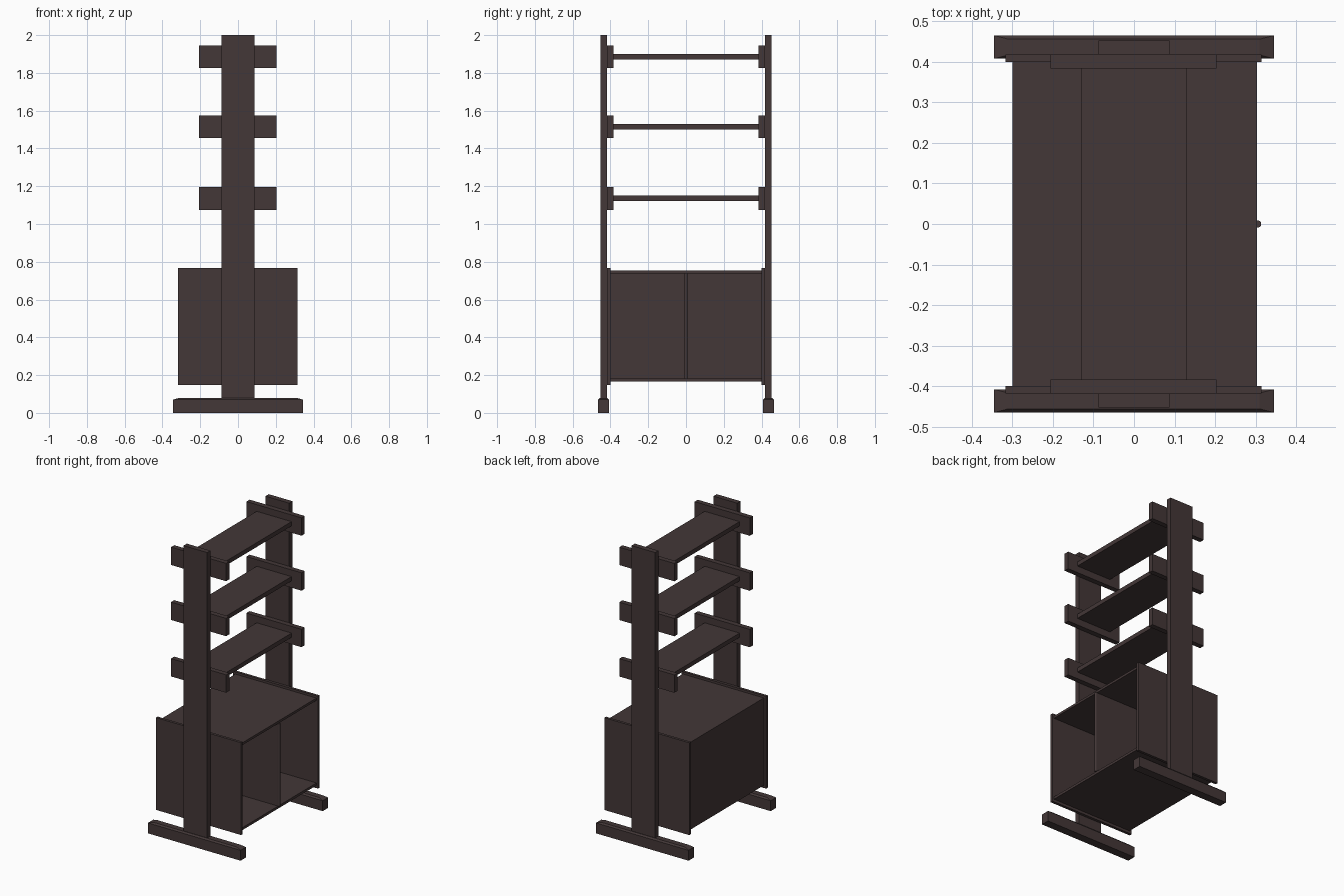
import bpy, bmesh

cube = bpy.data.objects.get("Cube")
if cube:
    bpy.data.objects.remove(cube, do_unlink=True)

# Dark stained wood
wood = bpy.data.materials.new("dark_wood")
wood.use_nodes = True
WOOD = (0.056, 0.038, 0.038, 1)
wood.diffuse_color = WOOD
wood.node_tree.nodes["Principled BSDF"].inputs["Base Color"].default_value = WOOD


def finish(name, bm):
    bmesh.ops.recalc_face_normals(bm, faces=bm.faces)
    mesh = bpy.data.meshes.new(name)
    bm.to_mesh(mesh)
    bm.free()
    mesh.materials.append(wood)
    obj = bpy.data.objects.new(name, mesh)
    bpy.context.collection.objects.link(obj)
    return obj


def board(name, x, y, z):
    """Box spanning the given (low, high) ranges."""
    bm = bmesh.new()
    bmesh.ops.create_cube(bm, size=1)
    for v in bm.verts:
        for i, (lo, hi) in enumerate((x, y, z)):
            v.co[i] = hi if v.co[i] > 0 else lo
    return finish(name, bm)


def foot(name, y):
    """Floor rail whose top edges slope off gently."""
    bm = bmesh.new()
    rings = []
    for z, ix, iy in ((0, 0, 0), (0.07, 0, 0), (0.08, 0.035, 0.009)):
        x, lo, hi = 0.345 - ix, y[0] + iy, y[1] - iy
        rings.append([bm.verts.new((px, py, z))
                      for px, py in ((-x, lo), (x, lo), (x, hi), (-x, hi))])
    bm.faces.new(rings[0])
    bm.faces.new(rings[-1])
    for a, b in zip(rings, rings[1:]):
        for i in range(4):
            j = (i + 1) % 4
            bm.faces.new((a[i], a[j], b[j], b[i]))
    return finish(name, bm)


SHELF_HEIGHTS = (1.135, 1.515, 1.885)

# Matching end frames
for side, s in (("front", -1), ("back", 1)):
    def span(lo, hi):
        return tuple(sorted((s * lo, s * hi)))

    foot(side + "_foot", span(0.408, 0.465))
    board(side + "_upright", (-0.088, 0.088), span(0.418, 0.453), (0.075, 2))
    board(side + "_cabinet_panel", (-0.317, 0.315), span(0.4, 0.418), (0.147, 0.768))
    for n, z in enumerate(SHELF_HEIGHTS, 1):
        board(f"{side}_bracket_{n}", (-0.206, 0.204), span(0.384, 0.418),
              (z - 0.06, z + 0.06))

# Open shelves
for n, z in enumerate(SHELF_HEIGHTS, 1):
    board(f"shelf_{n}", (-0.13, 0.13), (-0.385, 0.385), (z - 0.014, z + 0.015))

# Cabinet, open towards the right
board("cabinet_top", (-0.3, 0.304), (-0.4, 0.4), (0.737, 0.753))
board("cabinet_bottom", (-0.3, 0.304), (-0.4, 0.4), (0.165, 0.182))
board("cabinet_back", (-0.3, -0.288), (-0.4, 0.4), (0.182, 0.737))
board("cabinet_divider", (-0.288, 0.304), (-0.008, 0.008), (0.182, 0.737))

# Rounded nosing on the divider edge
bm = bmesh.new()
bmesh.ops.create_cone(bm, cap_ends=True, segments=16, radius1=0.009,
                      radius2=0.009, depth=0.555)
bmesh.ops.translate(bm, verts=bm.verts, vec=(0.305, 0, 0.4595))
nosing = finish("divider_nosing", bm)
bpy.context.view_layer.objects.active = nosing
nosing.select_set(True)
bpy.ops.object.shade_smooth_by_angle()
